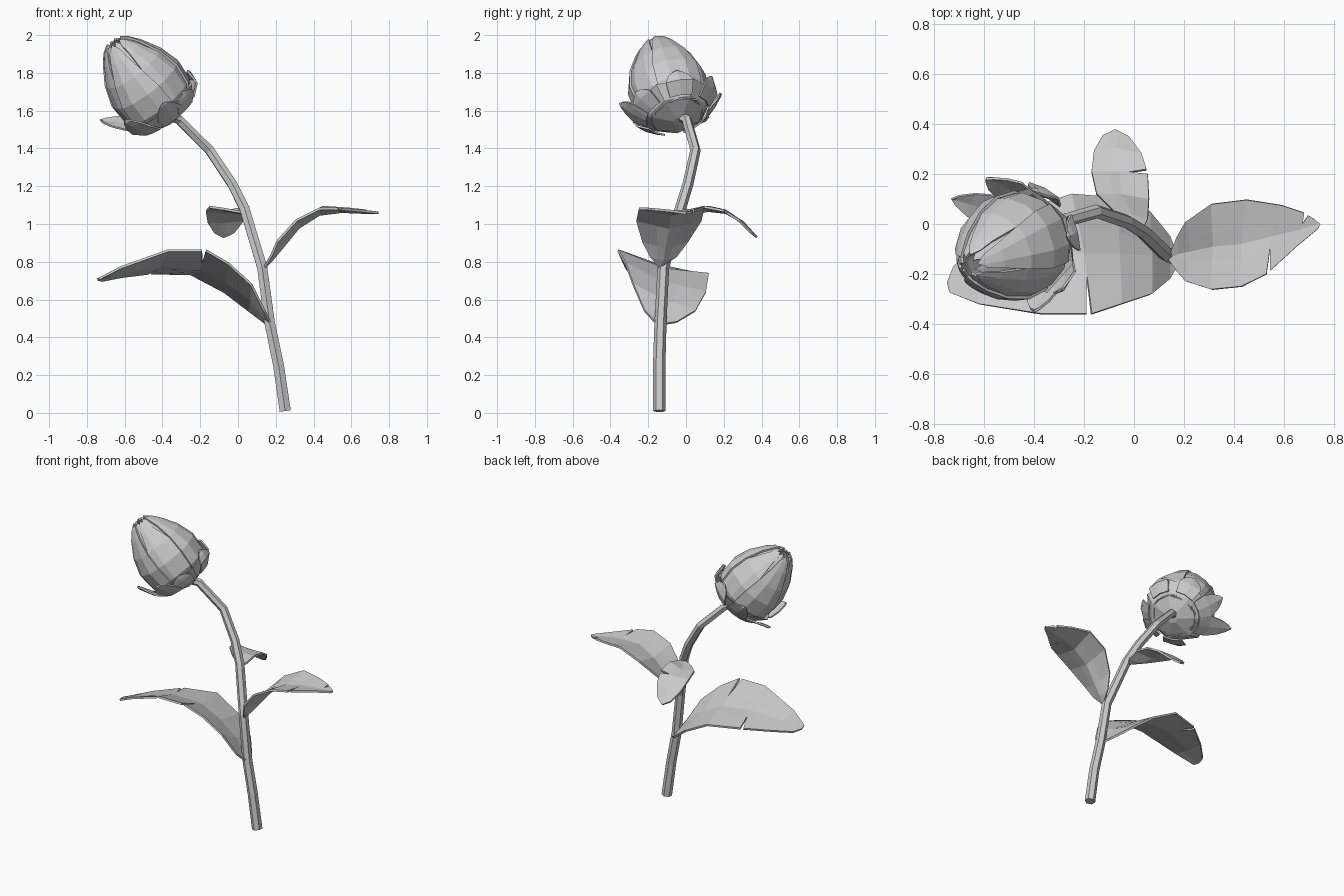
import bpy, bmesh
from math import cos, sin, pi, radians
from mathutils import Vector as V

if "Cube" in bpy.data.objects:
    bpy.data.objects.remove(bpy.data.objects["Cube"])

grey = bpy.data.materials.new("plain_grey")
grey.use_nodes = True
grey.diffuse_color = (0.6, 0.6, 0.6, 1)
grey.node_tree.nodes["Principled BSDF"].inputs["Base Color"].default_value = (0.6, 0.6, 0.6, 1)


def add_mesh(name, bm):
    bmesh.ops.remove_doubles(bm, verts=bm.verts, dist=0.0005)
    bmesh.ops.recalc_face_normals(bm, faces=bm.faces)
    mesh = bpy.data.meshes.new(name)
    bm.to_mesh(mesh)
    bm.free()
    mesh.materials.append(grey)
    ob = bpy.data.objects.new(name, mesh)
    bpy.context.collection.objects.link(ob)
    return ob


def blade(name, rows, thick, slits=()):
    """Thin sheet through rows of points; a slit (row, side) opens a notch in an edge."""
    bm = bmesh.new()
    grid = [[bm.verts.new(p) for p in row] for row in rows]
    for i in range(len(grid) - 1):
        low, high = list(grid[i]), grid[i + 1]
        for row, side in slits:
            if row == i:
                gap = (high[side].co - low[side].co).normalized() * 0.02
                low[side] = bm.verts.new(low[side].co + gap)
        for j in range(len(low) - 1):
            bm.faces.new((low[j], low[j + 1], high[j + 1], high[j]))
    ob = add_mesh(name, bm)
    solid = ob.modifiers.new("thickness", "SOLIDIFY")
    solid.thickness = thick
    solid.offset = 0


def leaf(name, base, stations, tip, slits):
    """Leaf from edge, midrib, edge stations, with part-way columns between."""
    rows = [[V(base)] * 5]
    for a, m, b in stations:
        a, m, b = V(a), V(m), V(b)
        rows.append([a, a.lerp(m, 0.65), m, b.lerp(m, 0.65), b])
    rows.append([V(tip)] * 5)
    blade(name, rows, 0.013, slits)


# Stem
curve = bpy.data.curves.new("stem", "CURVE")
curve.dimensions = "3D"
curve.bevel_depth = 0.034
curve.bevel_resolution = 1
curve.use_fill_caps = True
path = [(.25, -.142, .01), (.215, -.142, .25), (.167, -.135, .48), (.128, -.12, .77),
        (.035, -.03, 1.08), (-.03, .01, 1.21), (-.15, .05, 1.39), (-.31, .005, 1.55), (-.36, -.03, 1.57)]
spline = curve.splines.new("POLY")
spline.use_smooth = False
spline.points.add(len(path) - 1)
for i, (point, co) in enumerate(zip(spline.points, path)):
    point.co = (*co, 1)
    point.radius = 1 - 0.03 * i
curve.materials.append(grey)
bpy.context.collection.objects.link(bpy.data.objects.new("stem", curve))

# Leaves
leaf("lower_leaf", (.18, -.15, .465), [
    ((.14, -.22, .54), (.14, -.14, .5), (.14, -.05, .48)),
    ((.07, -.28, .68), (.07, -.13, .6), (.06, .05, .54)),
    ((-.05, -.32, .79), (-.06, -.12, .69), (-.07, .105, .64)),
    ((-.17, -.36, .86), (-.2, -.12, .76), (-.25, .12, .735)),
    ((-.37, -.36, .86), (-.41, -.14, .78), (-.46, .05, .74)),
    ((-.62, -.32, .77), (-.62, -.2, .74), (-.62, -.07, .72)),
    ((-.735, -.275, .71), (-.735, -.23, .71), (-.72, -.17, .7))],
    (-.745, -.235, .705), [(4, 0), (5, 4)])
leaf("middle_leaf", (.14, -.14, .77), [
    ((.175, -.19, .83), (.18, -.12, .81), (.175, -.05, .83)),
    ((.21, -.23, .91), (.23, -.11, .87), (.21, .01, .91)),
    ((.31, -.262, 1.02), (.32, -.09, .98), (.31, .08, 1.02)),
    ((.43, -.25, 1.08), (.43, -.08, 1.05), (.45, .097, 1.09)),
    ((.53, -.2, 1.08), (.55, -.05, 1.065), (.59, .075, 1.08)),
    ((.65, -.09, 1.07), (.67, -.02, 1.06), (.68, .045, 1.07)),
    ((.735, -.02, 1.06), (.74, 0, 1.06), (.72, .02, 1.06))],
    (.745, 0, 1.06), [(5, 0), (6, 4)])
leaf("upper_leaf", (.03, -.03, 1.06), [
    ((-.08, .05, 1.08), (-.01, .04, 1.06), (.055, .02, 1.07)),
    ((-.15, .12, 1.09), (-.05, .12, 1.07), (.06, .1, 1.09)),
    ((-.17, .21, 1.07), (-.06, .21, 1.06), (.055, .2, 1.07)),
    ((-.16, .29, 1.01), (-.07, .3, 1.01), (.03, .28, 1.02)),
    ((-.125, .35, .955), (-.07, .35, .955), (-.02, .345, .955))],
    (-.075, .375, .93), [(3, 4)])

# Bud frame: origin at the top of the stem, axis towards the bud tip
origin = V((-.348, -.035, 1.544))
axis = V((-.58, -.245, .777)).normalized()
across = axis.cross(V((0, 1, 0))).normalized()
beside = axis.cross(across)


def bud(t, r, angle):
    return origin + axis * t + (across * cos(angle) + beside * sin(angle)) * r


# Faceted cup under the bud
sides = 7
bm = bmesh.new()
rings = [[bm.verts.new(bud(t, r, 2 * pi * k / sides)) for k in range(sides)]
         for t, r in ((0, .035), (.045, .165), (.12, .222), (.11, .19))]
for low, high in zip(rings, rings[1:]):
    for k in range(sides):
        n = (k + 1) % sides
        bm.faces.new((low[k], low[n], high[n], high[k]))
bm.faces.new(rings[0])
add_mesh("bud_cup", bm)

# Inner and outer whorls of petals, the outer ones parting towards the tip
profile = [(.04, .13, 36), (.14, .195, 36), (.25, .202, 34), (.36, .168, 30), (.46, .11, 25), (.51, .07, 22)]
for k in range(12):
    inner = k % 2
    turn = k * pi / 6 + 0.2
    rows = []
    for t, r, spread in profile:
        half = radians(spread)
        radius = r * (0.91 if inner else 1) + 0.01 * (k % 4 == 2)
        rows.append([bud(t, radius, turn + s * half) for s in (-1, -.4, .4, 1)])
    rows.append([bud(.537, .032 if inner else .045, turn)] * 4)
    blade("inner_petal" if inner else "outer_petal", rows, 0.012)

# Sepals flaring from the cup to their tips
tips = [(-.73, .1, 1.55), (-.59, .18, 1.69), (-.27, -.05, 1.81), (-.4, -.35, 1.64),
        (-.4, .13, 1.78), (-.29, -.26, 1.7), (-.6, -.27, 1.55)]
for tip in map(V, tips):
    rel = tip - origin
    out = (rel - axis * rel.dot(axis)).normalized()
    side = axis.cross(out)
    start = origin + axis * .045 + out * .16
    rim = origin + axis * .1 + out * .218
    rows = []
    for centre, half in ((start, .06), (rim, .075), (rim.lerp(tip, .5), .055), (rim.lerp(tip, .85), .024)):
        rows.append([centre - side * half, centre + out * .01, centre + side * half])
    rows.append([tip] * 3)
    blade("sepal", rows, 0.01)
